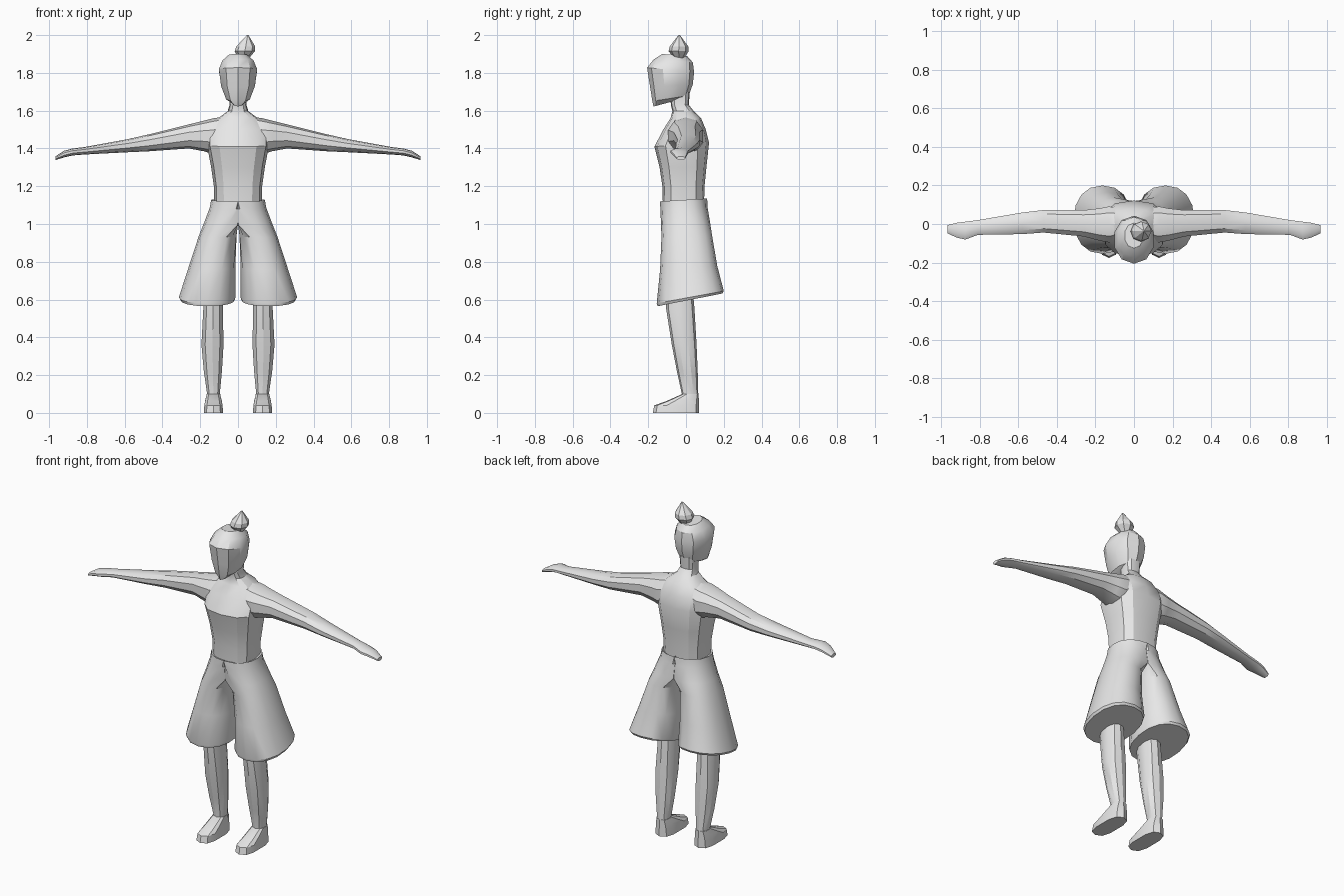
import bpy, bmesh, math

grey = bpy.data.materials.new("plain grey")
grey.diffuse_color = (0.8, 0.8, 0.8, 1)


def spow(v, p):
    return math.copysign(abs(v) ** p, v)


def level(cx, hw, yf, yb, zf, zb=None, n=12, p=0.85, xmin=None):
    """Horizontal ring, optionally tilted from front height to back height."""
    zb = zf if zb is None else zb
    pts = []
    for i in range(n):
        a = 2 * math.pi * i / n
        x = cx + hw * spow(math.sin(a), p)
        t = (1 - spow(math.cos(a), p)) / 2
        if xmin is not None:
            x = max(x, xmin)
        pts.append((x, yf + (yb - yf) * t, zf + (zb - zf) * t))
    return pts


def upright(x, zlo, zhi, yf, yb, n=10):
    """Ring across an arm, in the y-z plane."""
    pts = []
    for i in range(n):
        a = 2 * math.pi * i / n
        pts.append((x, (yf + yb) / 2 + (yb - yf) / 2 * spow(math.sin(a), 0.9),
                    (zlo + zhi) / 2 + (zhi - zlo) / 2 * spow(math.cos(a), 0.9)))
    return pts


def loft(name, rings, mirror=False, angle=30):
    bm = bmesh.new()
    rows = [[bm.verts.new(c) for c in r] for r in rings]
    n = len(rows[0])
    for a, b in zip(rows, rows[1:]):
        for i in range(n):
            j = (i + 1) % n
            bm.faces.new((a[i], a[j], b[j], b[i]))
    bm.faces.new(rows[0][::-1])
    bm.faces.new(rows[-1])
    bmesh.ops.remove_doubles(bm, verts=bm.verts, dist=0.0005)
    bmesh.ops.recalc_face_normals(bm, faces=bm.faces)
    me = bpy.data.meshes.new(name)
    bm.to_mesh(me)
    bm.free()
    me.materials.append(grey)
    ob = bpy.data.objects.new(name, me)
    bpy.context.collection.objects.link(ob)
    bpy.ops.object.select_all(action='DESELECT')
    ob.select_set(True)
    bpy.context.view_layer.objects.active = ob
    bpy.ops.object.shade_smooth_by_angle(angle=math.radians(angle))
    if mirror:
        m = ob.modifiers.new("Mirror", 'MIRROR')
        m.use_mirror_merge = False
    return ob


# Torso with neck
loft("torso", [level(0, *r, p=0.75) for r in (
    (0.125, -0.122, 0.095, 1.08),
    (0.128, -0.125, 0.098, 1.20),
    (0.142, -0.140, 0.108, 1.30),
    (0.165, -0.167, 0.122, 1.41, 1.43),
    (0.165, -0.120, 0.105, 1.50),
    (0.105, -0.082, 0.080, 1.56),
    (0.055, -0.072, 0.042, 1.597),
    (0.045, -0.080, 0.015, 1.63),
    (0.050, -0.085, 0.020, 1.70))])

# Arms with simple mitten hands
loft("arms", [upright(*r) for r in (
    (0.06, 1.40, 1.570, -0.085, 0.085),
    (0.13, 1.37, 1.560, -0.100, 0.095),
    (0.18, 1.385, 1.547, -0.090, 0.085),
    (0.26, 1.40, 1.527, -0.068, 0.075),
    (0.47, 1.385, 1.475, -0.047, 0.075),
    (0.58, 1.380, 1.450, -0.055, 0.062),
    (0.81, 1.368, 1.408, -0.058, 0.022),
    (0.875, 1.363, 1.400, -0.083, 0.014),
    (0.92, 1.353, 1.388, -0.072, 0.008),
    (0.967, 1.338, 1.358, -0.050, -0.005))], mirror=True)

# Head, pointed at the front centre line
loft("head", [level(0, *r, n=10, p=0.95) for r in (
    (0.030, -0.172, -0.010, 1.622, 1.665),
    (0.066, -0.178, 0.015, 1.650, 1.680),
    (0.094, -0.190, 0.036, 1.725, 1.740),
    (0.106, -0.206, 0.043, 1.828, 1.805),
    (0.086, -0.170, 0.036, 1.872, 1.855),
    (0.050, -0.125, 0.005, 1.900, 1.890))])

# Hair bun
loft("hair_bun", [level(*r, n=8, p=1) for r in (
    (0.030, 0.026, -0.062, -0.012, 1.875),
    (0.036, 0.054, -0.092, 0.014, 1.915),
    (0.041, 0.050, -0.086, 0.012, 1.940),
    (0.051, 0.004, -0.040, -0.032, 2.0))], angle=20)

# Wide trouser legs, meeting at the middle above the crotch
loft("trousers", [level(*r[:6], n=16, p=0.9, xmin=r[6]) for r in (
    (0.000, 0.130, -0.125, 0.100, 1.115, 1.125, 0.0),
    (0.000, 0.142, -0.137, 0.112, 1.120, 1.135, 0.0),
    (0.010, 0.140, -0.136, 0.114, 1.08, 1.09, 0.0),
    (0.055, 0.127, -0.132, 0.128, 0.995, 1.005, 0.0),
    (0.105, 0.103, -0.130, 0.138, 0.930, 0.940, 0.008),
    (0.138, 0.124, -0.137, 0.165, 0.760, 0.780, 0.012),
    (0.163, 0.150, -0.155, 0.200, 0.580, 0.645, 0.012),
    (0.161, 0.144, -0.150, 0.193, 0.565, 0.632, 0.016))], mirror=True)

# Lower legs
loft("lower_legs", [level(*r, n=10, p=0.85) for r in (
    (0.130, 0.050, -0.110, 0.035, 0.66),
    (0.132, 0.054, -0.105, 0.045, 0.55),
    (0.135, 0.061, -0.075, 0.056, 0.36),
    (0.133, 0.050, -0.048, 0.062, 0.22),
    (0.130, 0.035, -0.022, 0.065, 0.10),
    (0.130, 0.036, -0.024, 0.066, 0.06))], mirror=True)

# Feet with flat soles
loft("feet", [level(*r, n=10, p=0.7) for r in (
    (0.130, 0.037, -0.020, 0.066, 0.100),
    (0.130, 0.045, -0.105, 0.068, 0.062, 0.07),
    (0.130, 0.050, -0.168, 0.070, 0.040),
    (0.130, 0.053, -0.176, 0.070, 0.0))], mirror=True)
